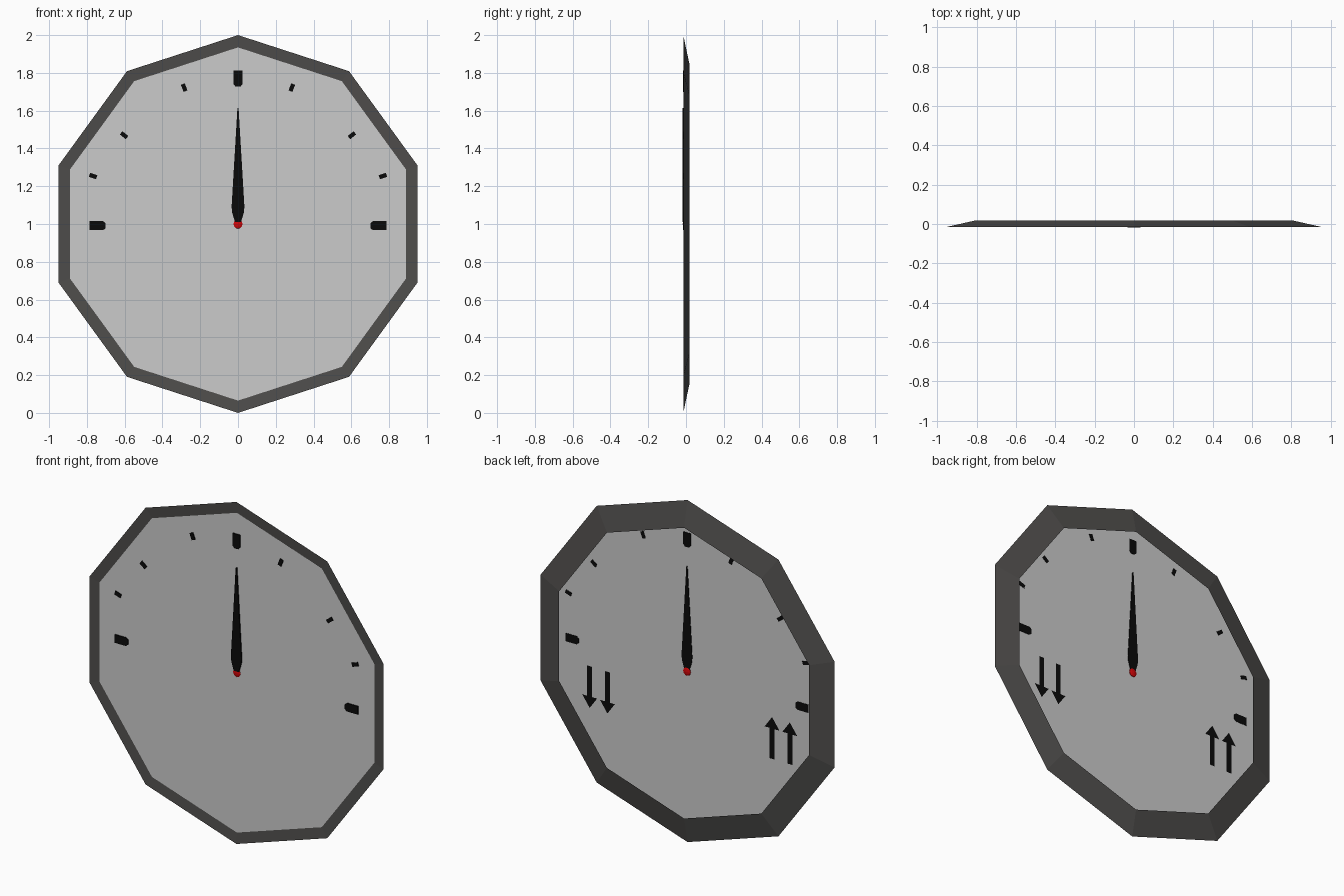
import bpy, bmesh
from math import sin, cos, atan2, tau
from mathutils import Matrix

if "Cube" in bpy.data.objects:
    bpy.data.objects.remove(bpy.data.objects["Cube"])

PANEL_Y = -0.0105


def material(name, color):
    m = bpy.data.materials.new(name)
    m.diffuse_color = color
    m.use_nodes = True
    m.node_tree.nodes["Principled BSDF"].inputs["Base Color"].default_value = m.diffuse_color
    return m


FRAME = material("dark_grey", (0.078, 0.075, 0.072, 1))
GLASS = material("grey_panel", (0.95, 0.95, 0.95, 0.42))
BLACK = material("black", (0.003, 0.003, 0.003, 1))
RED = material("red", (0.65, 0.002, 0.003, 1))


def finish(name, bm, mat):
    mesh = bpy.data.meshes.new(name)
    bm.to_mesh(mesh)
    bm.free()
    mesh.materials.append(mat)
    ob = bpy.data.objects.new(name, mesh)
    bpy.context.collection.objects.link(ob)
    return ob


def ring(bm, r, y, n=10):
    return [bm.verts.new((r * sin(tau * i / n), y, 1 + r * cos(tau * i / n)))
            for i in range(n)]


def plate(name, outline, y0, y1, mat, place=Matrix()):
    """Flat outline in x/z, extruded from y0 (front) to y1 (back)."""
    bm = bmesh.new()
    face = bm.faces.new([bm.verts.new((x, y1, z)) for x, z in outline])
    if y0 != y1:
        out = bmesh.ops.extrude_face_region(bm, geom=[face], use_keep_orig=True)
        for v in out["geom"]:
            if isinstance(v, bmesh.types.BMVert):
                v.co.y = y0
        bmesh.ops.recalc_face_normals(bm, faces=bm.faces)
    else:
        face.normal_update()
        if face.normal.y < 0:
            face.normal_flip()
    bm.transform(place)
    return finish(name, bm, mat)


def radial(x, z):
    """Place at (x, z), with local +z pointing away from the dial centre."""
    return Matrix.Translation((x, 0, z)) @ Matrix.Rotation(atan2(x, z - 1), 4, 'Y')


# ten-sided frame: shallow front bevel, wide sloping back
bm = bmesh.new()
loops = [ring(bm, 1.0, -0.0145), ring(bm, 0.935, -0.010), ring(bm, 0.85, 0.0175)]
for a, b in zip(loops, loops[1:] + loops[:1]):
    for i in range(10):
        j = (i + 1) % 10
        bm.faces.new((a[i], a[j], b[j], b[i]))
bmesh.ops.recalc_face_normals(bm, faces=bm.faces)
finish("frame", bm, FRAME)

# dial panel
bm = bmesh.new()
bm.faces.new(ring(bm, 0.935, PANEL_Y))
finish("dial_panel", bm, GLASS)

# large marks with chamfered inner ends
big = [(-0.024, 0.042), (0.024, 0.042), (0.024, -0.03),
       (0.013, -0.043), (-0.013, -0.043), (-0.024, -0.03)]
for name, x, z in (("top_mark", 0, 1.770), ("right_mark", 0.744, 0.991),
                   ("left_mark", -0.744, 0.991)):
    place = radial(x, 1 if x else z)
    place.translation.z = z
    plate(name, big, -0.0165, -0.0085, BLACK, place)

# small marks, mirrored left and right
small = [(-0.011, -0.02), (0.011, -0.02), (0.011, 0.02), (-0.011, 0.02)]
for x, z in ((0.285, 1.722), (0.603, 1.470), (0.767, 1.254)):
    for s in (-1, 1):
        plate("small_mark", small, -0.0165, -0.0085, BLACK, radial(s * x, z))

# needle
half = [(0.003, 1.615), (0.034, 1.09), (0.031, 1.06), (0.016, 1.01)]
plate("needle", half + [(-x, z) for x, z in reversed(half)],
      -0.0175, -0.007, BLACK)

# red centre hub, a flattened low-poly ball
bm = bmesh.new()
bmesh.ops.create_uvsphere(bm, u_segments=10, v_segments=6, radius=0.025)
bm.transform(Matrix.Translation((0, -0.0095, 1)) @ Matrix.Diagonal((1, 0.32, 1, 1)))
finish("hub", bm, RED)

# paired arrows on the back of the panel
arrow = [(0, 0.122), (0.048, 0.055), (0.016, 0.055), (0.016, -0.122),
         (-0.016, -0.122), (-0.016, 0.055), (-0.048, 0.055)]
for x, z, s in ((0.63, 0.740, -1), (0.515, 0.738, -1),
                (-0.55, 0.758, 1), (-0.665, 0.757, 1)):
    plate("down_arrow" if s < 0 else "up_arrow",
          [(x + px, z + s * pz) for px, pz in arrow], -0.0095, -0.0095, BLACK)
